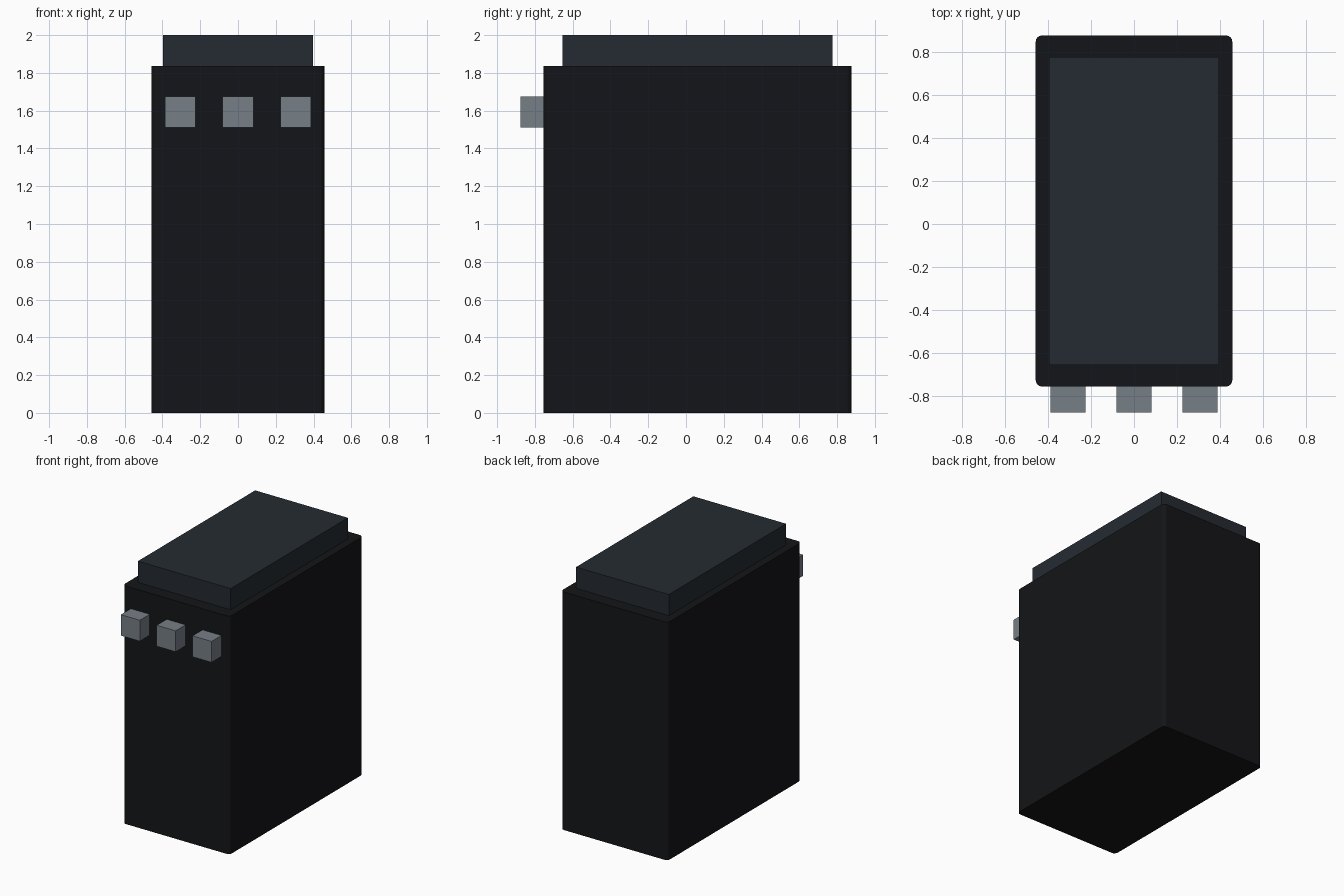
import bpy, bmesh

if "Cube" in bpy.data.objects:
    bpy.data.objects.remove(bpy.data.objects["Cube"])


def material(name, color):
    m = bpy.data.materials.new(name)
    m.diffuse_color = (*color, 1)
    m.use_nodes = True
    m.node_tree.nodes["Principled BSDF"].inputs["Base Color"].default_value = m.diffuse_color
    return m


def box(name, lo, hi, mat, corner=0):
    """Box from min to max corner, optionally with rounded vertical edges."""
    bm = bmesh.new()
    bmesh.ops.create_cube(bm, size=1)
    for v in bm.verts:
        v.co = [(a + b) / 2 + c * (b - a) for a, b, c in zip(lo, hi, v.co)]
    if corner:
        upright = [e for e in bm.edges
                   if abs(e.verts[0].co.z - e.verts[1].co.z) > 0.1]
        bmesh.ops.bevel(bm, geom=upright, offset=corner, segments=4,
                        profile=0.5, affect='EDGES')
    mesh = bpy.data.meshes.new(name)
    bm.to_mesh(mesh)
    bm.free()
    mesh.materials.append(mat)
    ob = bpy.data.objects.new(name, mesh)
    bpy.context.collection.objects.link(ob)
    return ob


black = material("black_casing", (0.007, 0.0075, 0.009))
slate = material("slate_lid", (0.018, 0.024, 0.032))
grey = material("grey_buttons", (0.18, 0.21, 0.24))

# Main casing and raised lid
box("casing", (-0.457, -0.755, 0), (0.457, 0.876, 1.837), black, 0.03)
box("lid", (-0.396, -0.655, 1.837), (0.396, 0.775, 2.0), slate)

# Three cube buttons on the front, set into the casing
for i, x in enumerate((-0.306, 0, 0.306)):
    box(f"button_{i + 1}", (x - 0.081, -0.876, 1.512),
        (x + 0.081, -0.714, 1.674), grey)
